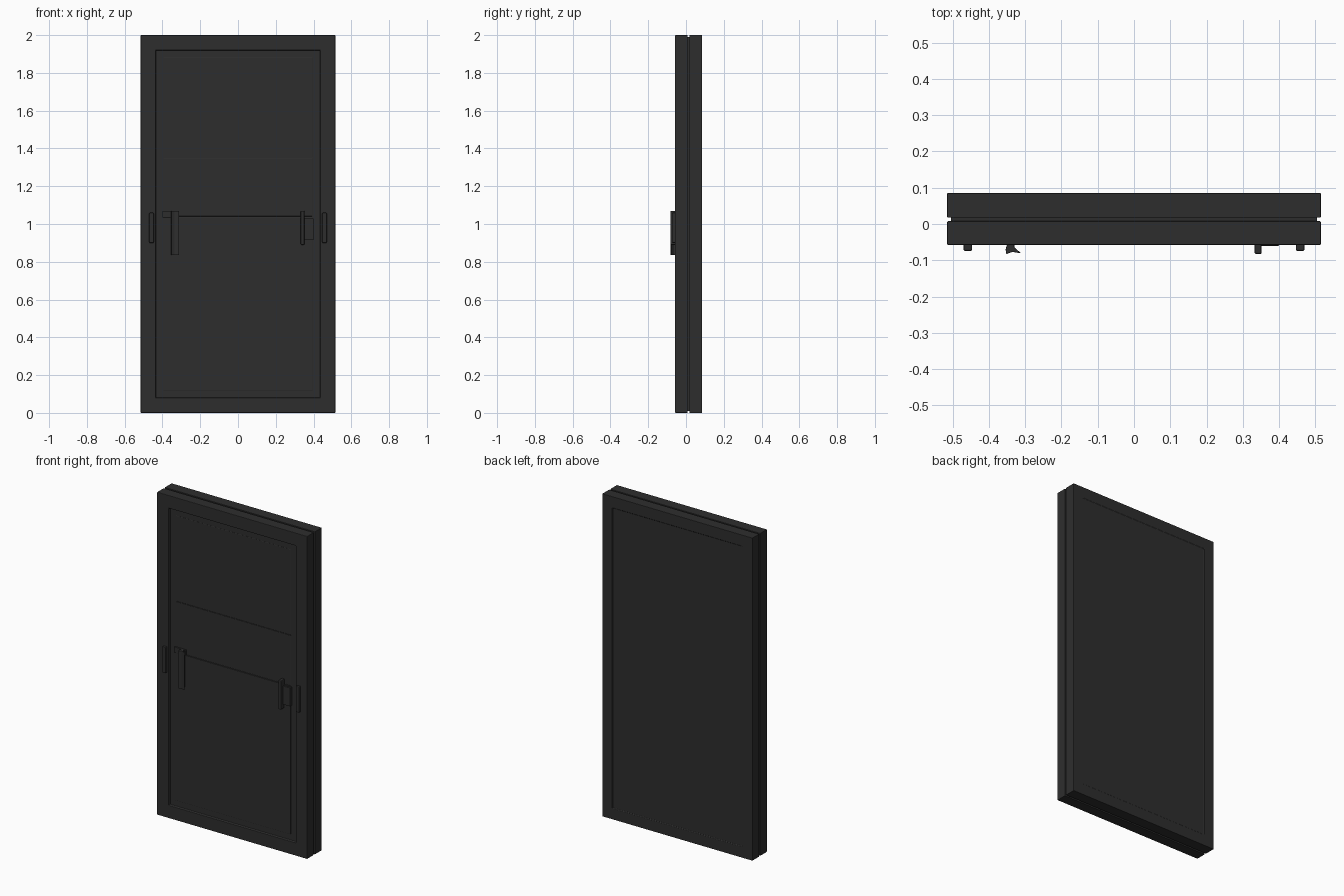
import bpy, bmesh
from mathutils import Vector

cube = bpy.data.objects.get("Cube")
if cube:
    bpy.data.objects.remove(cube)

# One dark grey paint for everything
paint = bpy.data.materials.new("charcoal grey")
paint.use_nodes = True
grey = (0.027, 0.027, 0.027, 1)
paint.diffuse_color = grey
bsdf = paint.node_tree.nodes["Principled BSDF"]
bsdf.inputs["Base Color"].default_value = grey
bsdf.inputs["Roughness"].default_value = 0.8


def finish(name, bm, bevel=0.0):
    bmesh.ops.recalc_face_normals(bm, faces=bm.faces)
    mesh = bpy.data.meshes.new(name)
    bm.to_mesh(mesh)
    bm.free()
    mesh.materials.append(paint)
    obj = bpy.data.objects.new(name, mesh)
    bpy.context.collection.objects.link(obj)
    if bevel:
        mod = obj.modifiers.new("Bevel", 'BEVEL')
        mod.width = bevel
        mod.segments = 2
        mod.limit_method = 'ANGLE'
    return obj


def box_mesh(lo, hi):
    bm = bmesh.new()
    bmesh.ops.create_cube(bm, size=1)
    for v in bm.verts:
        v.co = Vector([(a + b) / 2 + c * (b - a) for a, b, c in zip(lo, hi, v.co)])
    return bm


def box(name, lo, hi, bevel=0.0):
    return finish(name, box_mesh(lo, hi), bevel)


def prism(name, outline, z0, z1, bevel=0.0):
    bm = bmesh.new()
    face = bm.faces.new([bm.verts.new((x, y, z0)) for x, y in outline])
    top = bmesh.ops.extrude_face_region(bm, geom=[face])["geom"]
    bmesh.ops.translate(bm, vec=(0, 0, z1 - z0),
                        verts=[v for v in top if isinstance(v, bmesh.types.BMVert)])
    return finish(name, bm, bevel)


def slab(name, y0, y1, side, border, depth):
    """Door leaf with a sunken panel on the side facing the given y direction."""
    bm = box_mesh((-0.515, y0, 0), (0.515, y1, 2))
    bm.normal_update()
    face = [f for f in bm.faces if f.normal.y * side > 0.9]
    bmesh.ops.inset_region(bm, faces=face, thickness=border)
    bmesh.ops.inset_region(bm, faces=face, thickness=0.003, depth=-depth)
    return finish(name, bm, 0.003)


# Two door leaves with a narrow groove between them
slab("front_leaf", -0.058, 0.008, -1, 0.112, 0.014)
slab("back_leaf", 0.018, 0.085, 1, 0.097, 0.003)
box("groove_core", (-0.505, 0.0, 0.01), (0.505, 0.026, 1.99))

# Front panels: a lower board, a middle rail and an upper board
box("lower_panel", (-0.395, -0.05, 0.118), (0.395, -0.035, 1.035), 0.002)
box("middle_panel", (-0.395, -0.047, 1.041), (0.395, -0.035, 1.35), 0.002)
box("upper_panel", (-0.395, -0.045, 1.354), (0.395, -0.035, 1.882), 0.002)

# Outer grips on the frame
for side, x in (("right", -0.458), ("left", 0.458)):
    box(side + "_outer_grip", (x - 0.012, -0.074, 0.9), (x + 0.012, -0.055, 1.06), 0.004)
    box(side + "_grip_base", (x - 0.009, -0.062, 0.91), (x + 0.009, -0.05, 1.05))

# Inner pull on the model's left, with its side plate
box("left_inner_pull", (0.332, -0.083, 0.89), (0.352, -0.042, 1.07), 0.005)
box("left_pull_plate", (0.35, -0.06, 0.915), (0.4, -0.042, 1.03), 0.002)

# Flared inner pull on the model's right
prism("right_inner_pull",
      [(-0.345, -0.042), (-0.33, -0.042), (-0.33, -0.064), (-0.311, -0.081),
       (-0.335, -0.077), (-0.352, -0.083), (-0.354, -0.07)], 0.835, 1.07, 0.002)
box("right_pull_plate", (-0.4, -0.055, 1.035), (-0.32, -0.042, 1.07), 0.002)
